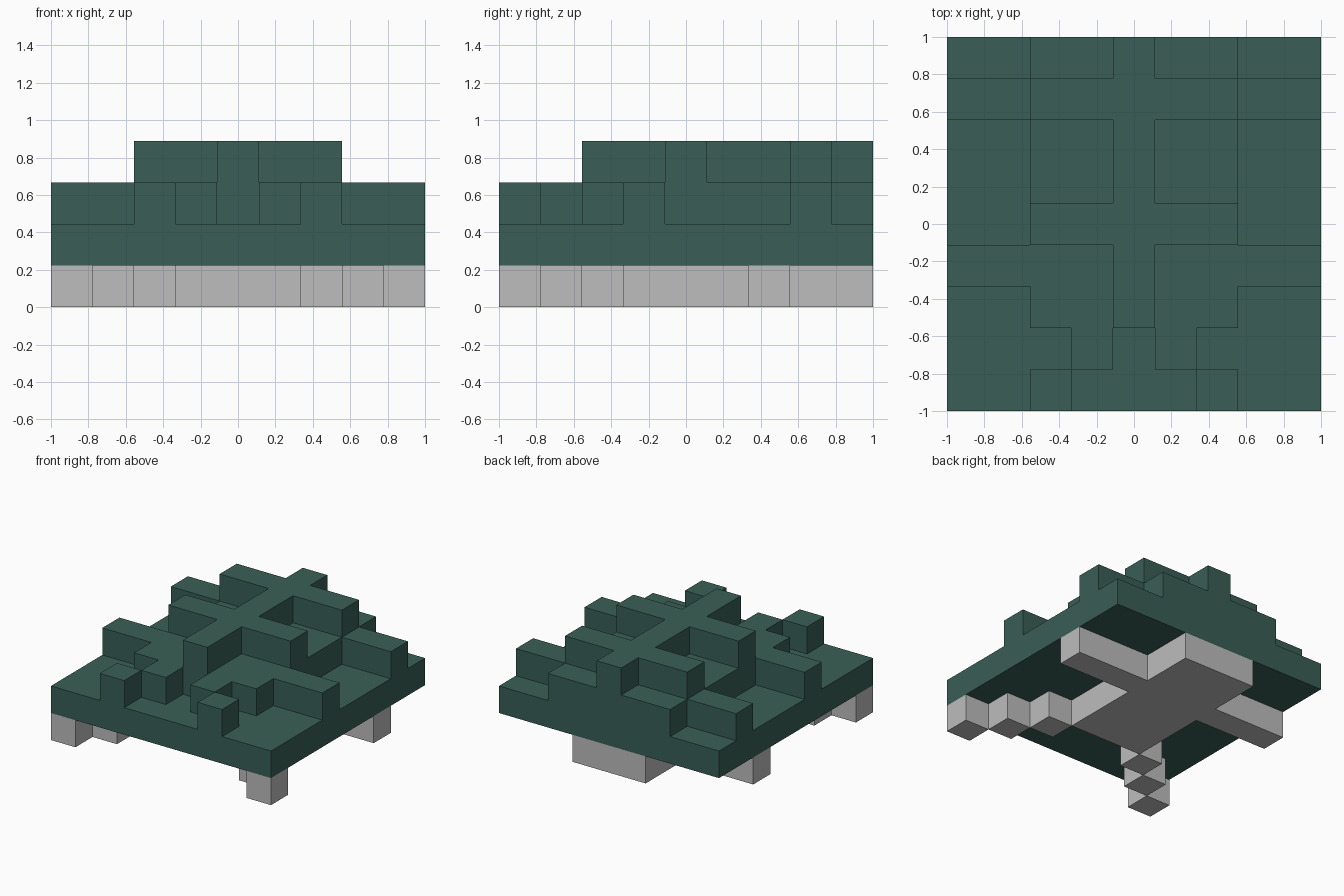
import bpy, bmesh
from mathutils import Vector

default = bpy.data.objects.get("Cube")
if default:
    bpy.data.objects.remove(default, do_unlink=True)

N = 9            # blocks per side
S = 2 / N        # block size
LAST = N - 1


def material(name, rgb):
    m = bpy.data.materials.new(name)
    m.use_nodes = True
    m.diffuse_color = (*rgb, 1)
    bsdf = next(n for n in m.node_tree.nodes if n.type == 'BSDF_PRINCIPLED')
    bsdf.inputs["Base Color"].default_value = (*rgb, 1)
    return m


green = material("dark_green", (0.041, 0.114, 0.093))
grey = material("light_grey", (0.51, 0.51, 0.51))


def slab(x0, x1, y0, y1, layer):
    """Blocks of a rectangle, ends included, mirrored left to right."""
    xs = [(x, LAST - x) for x in range(x0, x1 + 1)]
    return {(i, y, layer) for pair in xs for i in pair for y in range(y0, y1 + 1)}


def build(name, blocks, mat):
    """One closed skin around the blocks, with flat areas merged."""
    bm = bmesh.new()
    for cell in blocks:
        for axis in range(3):
            for side in (0, 1):
                near = list(cell)
                near[axis] += 2 * side - 1
                if tuple(near) in blocks:
                    continue
                u, v = (axis + 1) % 3, (axis + 2) % 3
                ring = []
                for du, dv in ((0, 0), (1, 0), (1, 1), (0, 1)):
                    p = Vector(cell)
                    p[axis] += side
                    p[u] += du
                    p[v] += dv
                    ring.append(bm.verts.new(p * S - Vector((1, 1, 0))))
                bm.faces.new(ring if side else ring[::-1])
    bmesh.ops.remove_doubles(bm, verts=bm.verts, dist=S / 100)
    bmesh.ops.dissolve_limit(bm, angle_limit=0.01, verts=bm.verts, edges=bm.edges)
    mesh = bpy.data.meshes.new(name)
    bm.to_mesh(mesh)
    bm.free()
    mesh.materials.append(mat)
    obj = bpy.data.objects.new(name, mesh)
    bpy.context.collection.objects.link(obj)


# Grey underside: belly, cross bar and two stepped front legs
base = slab(3, 4, 3, LAST, 0) | slab(0, 4, 6, 6, 0)
for step in range(3):
    base |= slab(step, step, step, step, 0)
build("belly_and_legs", base, grey)

# Green body: square plate
body = slab(0, 4, 0, LAST, 1)
# middle tier with side bars, stepped front and two front posts
body |= slab(2, 4, 2, LAST, 2)
body |= slab(0, 4, 3, 3, 2) | slab(0, 4, 7, 7, 2)
body |= slab(3, 3, 1, 1, 2) | slab(2, 2, 0, 0, 2)
# top ridge with two cross bars
body |= slab(4, 4, 2, LAST, 3) | slab(2, 4, 4, 4, 3) | slab(2, 4, 7, 7, 3)
build("stepped_body", body, green)
